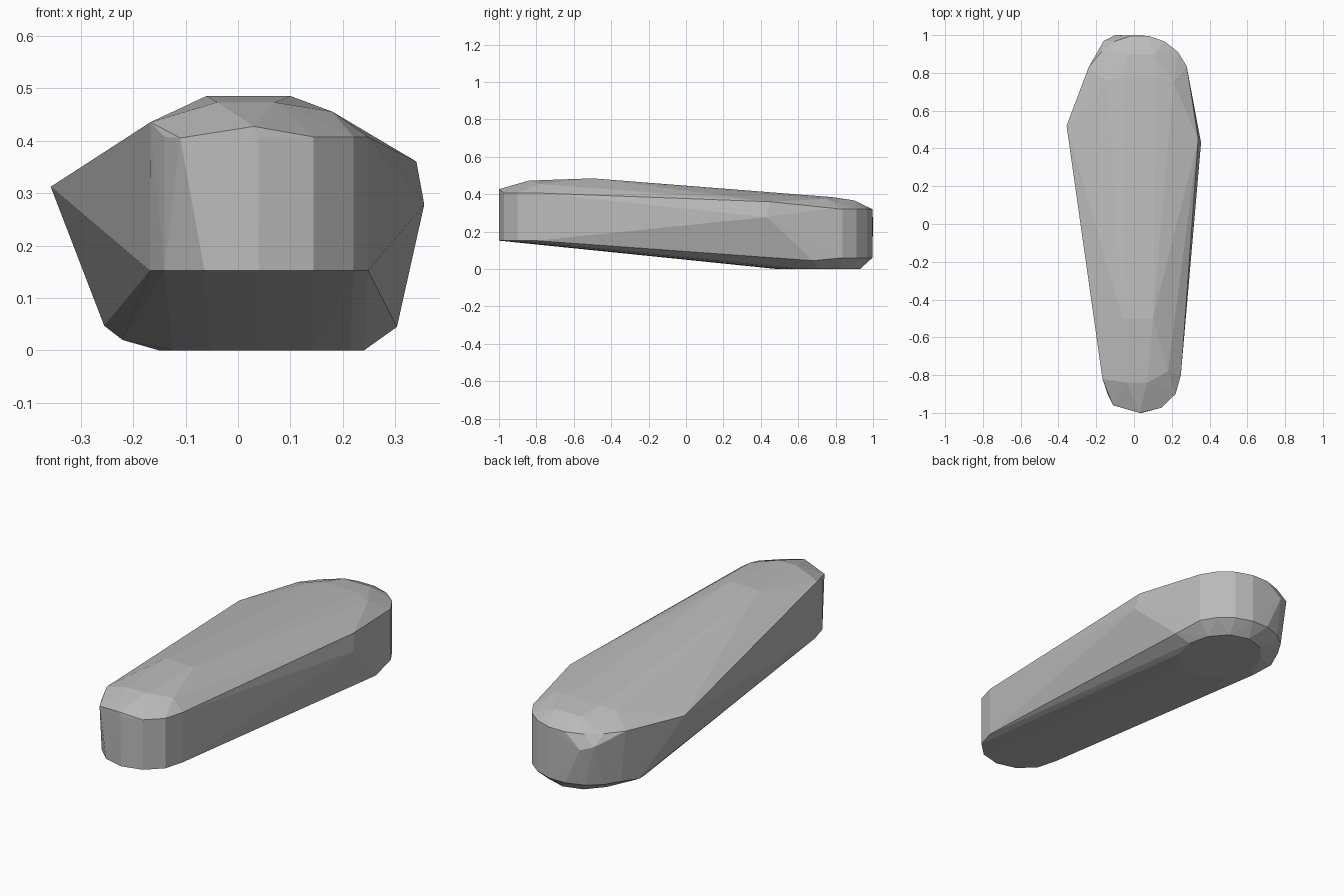
import bpy
import bmesh
from math import cos, sin, radians

default_cube = bpy.data.objects.get("Cube")
if default_cube:
    bpy.data.objects.remove(default_cube, do_unlink=True)


def make_material(name, colour):
    material = bpy.data.materials.new(name)
    material.use_nodes = True
    material.diffuse_color = colour
    material.node_tree.nodes["Principled BSDF"].inputs["Base Color"].default_value = colour
    return material


def arc(centre_x, centre_y, radius_x, radius_y, height, start, end, step=30):
    """Points along an elliptical arc at one height, angles in degrees."""
    return [
        (centre_x + radius_x * cos(radians(angle)),
         centre_y + radius_y * sin(radians(angle)),
         height)
        for angle in range(start, end + 1, step)
    ]


def make_hull(name, points, material):
    """Wrap a tight faceted skin around the given outline points."""
    mesh = bpy.data.meshes.new(name)
    bm = bmesh.new()
    for point in points:
        bm.verts.new(point)
    result = bmesh.ops.convex_hull(bm, input=bm.verts)
    unused = {item for item in result["geom_interior"] + result["geom_unused"]
              if isinstance(item, bmesh.types.BMVert)}
    bmesh.ops.delete(bm, geom=list(unused), context="VERTS")
    bmesh.ops.recalc_face_normals(bm, faces=bm.faces)
    bm.to_mesh(mesh)
    bm.free()
    mesh.materials.append(material)
    hull = bpy.data.objects.new(name, mesh)
    bpy.context.collection.objects.link(hull)
    return hull


# Narrow raised front end: upper rim, centre peak and lower rim
front_upper_rim = arc(0.04, -0.8, 0.208, 0.2, 0.407, 180, 360)
front_lower_rim = arc(0.04, -0.8, 0.208, 0.2, 0.152, 180, 360)
front_accents = [(0.03, -1, 0.427), (-0.167, -0.82, 0.435), (-0.11, -0.96, 0.405)]

# Broad low rear end: upper rim, lower rim and flat foot
rear_upper_rim = arc(0.03, 0.75, 0.265, 0.25, 0.32, 0, 180, step=20)
rear_lower_rim = arc(0.03, 0.75, 0.265, 0.25, 0.06, 20, 160, step=20)
flat_foot = arc(0.045, 0.71, 0.195, 0.22, 0, 0, 330)
rear_accents = [(-0.24, 0.83, 0.32), (-0.16, 0.97, 0.27), (-0.1, 1, 0.25)]

# Widest points of the two sides and their lower corners
side_points = [
    (-0.357, 0.52, 0.312), (-0.255, 0.74, 0.047), (-0.22, 0.65, 0.02),
    (0.355, 0.43, 0.278), (0.34, 0.45, 0.36), (0.303, 0.68, 0.045),
]

# Crown running along the top, sloping down to the rear
crown = [
    (-0.04, -0.84, 0.473), (0.07, -0.84, 0.473), (0.18, -0.78, 0.455),
    (-0.06, -0.5, 0.485), (0.1, -0.5, 0.485),
    (-0.06, 0.78, 0.385), (0.12, 0.78, 0.385), (0.21, 0.75, 0.375),
    (-0.03, 0.9, 0.367), (0.11, 0.9, 0.367), (-0.14, 0.76, 0.37),
]

grey = make_material("plain grey", (0.5, 0.5, 0.5, 1))
make_hull(
    "faceted_body",
    front_upper_rim + front_lower_rim + front_accents
    + rear_upper_rim + rear_lower_rim + flat_foot + rear_accents
    + side_points + crown,
    grey,
)
